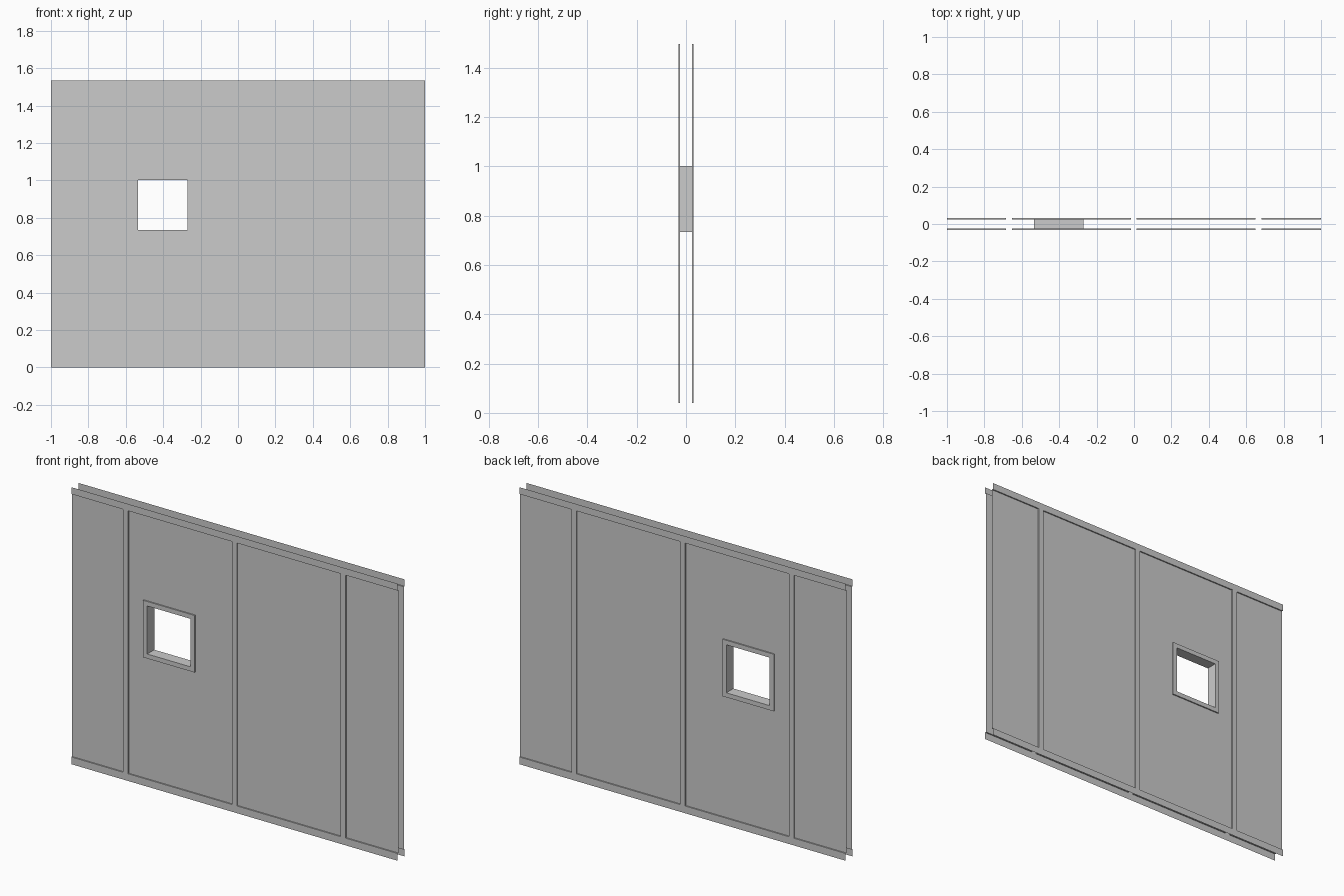
import bpy
import bmesh
from mathutils import Vector

if "Cube" in bpy.data.objects:
    bpy.data.objects.remove(bpy.data.objects["Cube"])

OUT, REC = -0.031, -0.024        # trim plane and recessed panel plane (front side)
HEIGHT, RAIL, STUD = 1.535, 0.04, 0.0155
STUDS = (-0.668, -0.001, 0.666)
WX, WZ, W_OUT, W_IN = -0.402, 0.868, 0.158, 0.133   # window centre and half sizes


def rect(x0, x1, z0, z1, y):
    """Flat sheet facing the front."""
    pts = [(x0, y, z0), (x1, y, z0), (x1, y, z1), (x0, y, z1)]
    return pts, (0, -1, 0)


def ring(outer, inner, y):
    """Four flat sheets around a rectangular hole."""
    a, b, c, d = outer
    e, f, g, h = inner
    return [rect(a, b, c, g, y), rect(a, b, h, d, y),
            rect(a, e, g, h, y), rect(f, b, g, h, y)]


def wall_x(x, z0, z1, y0, y1, s):
    return [(x, y0, z0), (x, y1, z0), (x, y1, z1), (x, y0, z1)], (s, 0, 0)


def wall_z(z, x0, x1, y0, y1, s):
    return [(x0, y0, z), (x1, y0, z), (x1, y1, z), (x0, y1, z)], (0, 0, s)


def tube(box, y0, y1, s):
    """Four returns round a box; s = 1 faces outward, -1 faces inward."""
    a, b, c, d = box
    return [wall_x(a, c, d, y0, y1, -s), wall_x(b, c, d, y0, y1, s),
            wall_z(c, a, b, y0, y1, -s), wall_z(d, a, b, y0, y1, s)]


def build(name, faces, mirror=True):
    bm = bmesh.new()
    for pts, direction in faces:
        f = bm.faces.new([bm.verts.new(p) for p in pts])
        f.normal_update()
        if f.normal.dot(Vector(direction)) < 0:
            f.normal_flip()
    bmesh.ops.remove_doubles(bm, verts=bm.verts, dist=1e-5)
    me = bpy.data.meshes.new(name)
    bm.to_mesh(me)
    bm.free()
    ob = bpy.data.objects.new(name, me)
    bpy.context.collection.objects.link(ob)
    if mirror:
        m = ob.modifiers.new("both_sides", 'MIRROR')
        m.use_axis = (False, True, False)
        m.use_mirror_merge = False
    return ob


bot, top = RAIL, HEIGHT - RAIL + 0.002
frame_box = (WX - W_OUT, WX + W_OUT, WZ - W_OUT, WZ + W_OUT)
hole_box = (WX - W_IN, WX + W_IN, WZ - W_IN, WZ + W_IN)

# Top and bottom rails with their returns broken at the studs
edges = [-1.0] + [x + s * STUD for x in STUDS for s in (-1, 1)] + [1.0]
bays = list(zip(edges[0::2], edges[1::2]))
build("bottom_rail", [rect(-1, 1, 0, bot, OUT)] +
      [wall_z(bot, a, b, OUT, REC, 1) for a, b in bays])
build("top_rail", [rect(-1, 1, top, HEIGHT, OUT)] +
      [wall_z(top, a, b, OUT, REC, -1) for a, b in bays])

# Vertical battens
for i, x in enumerate(STUDS):
    a, b = x - STUD, x + STUD
    build(f"batten_{i + 1}", [rect(a, b, bot, top, OUT),
                              wall_x(a, bot, top, OUT, REC, -1),
                              wall_x(b, bot, top, OUT, REC, 1)])

# Recessed panels, one of them cut for the window
for i, (a, b) in enumerate(bays):
    if a < WX < b:
        faces = ring((a, b, bot, top), frame_box, REC)
    else:
        faces = [rect(a, b, bot, top, REC)]
    build(f"panel_{i + 1}", faces)

# Raised window frame and the reveal through the wall
build("window_frame", ring(frame_box, hole_box, OUT) + tube(frame_box, OUT, REC, 1))
build("window_reveal", tube(hole_box, OUT, -OUT, -1), mirror=False)
